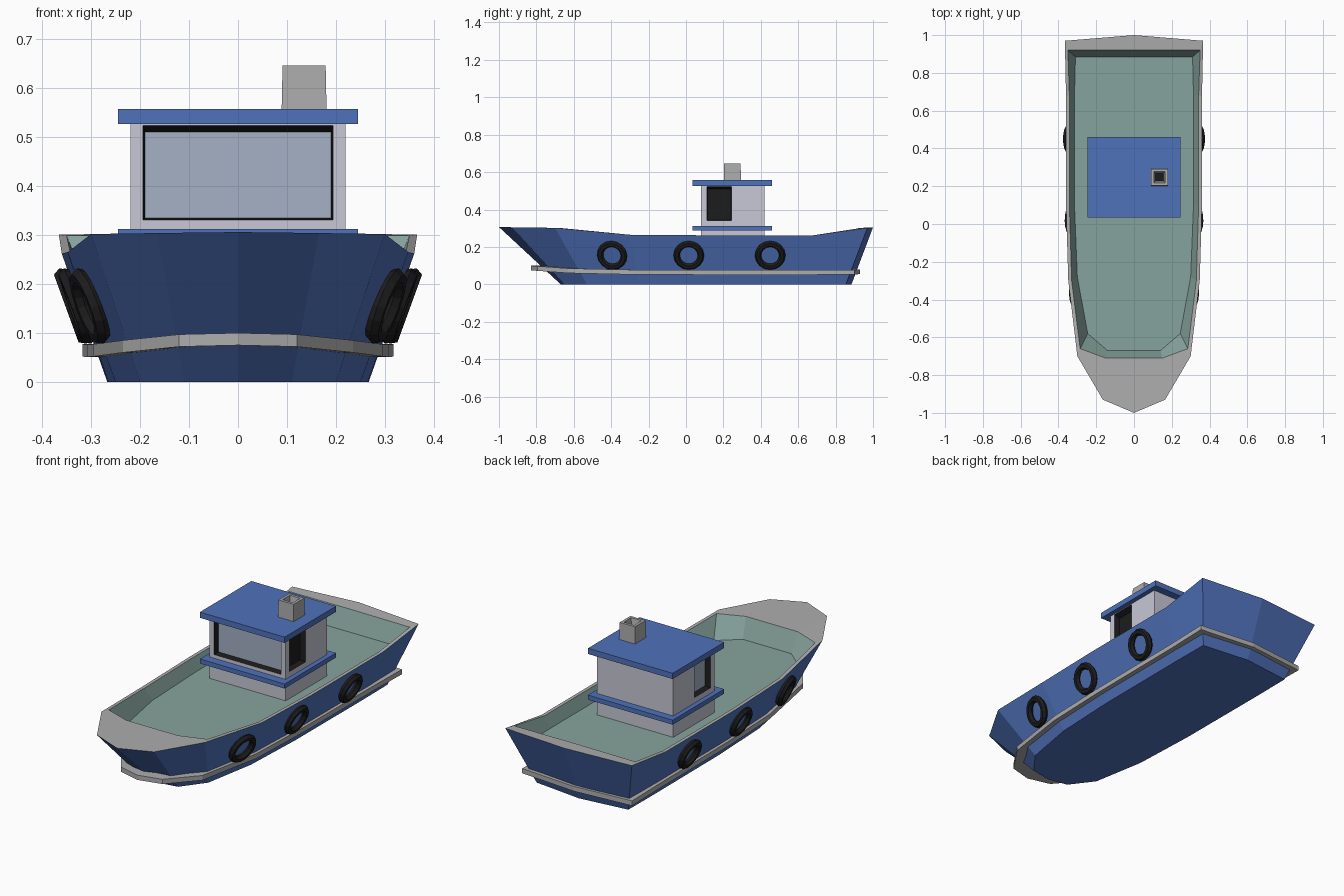
import bpy, bmesh, math
from mathutils import Vector

if "Cube" in bpy.data.objects:
    bpy.data.objects.remove(bpy.data.objects["Cube"])


def mat(name, rgb):
    m = bpy.data.materials.new(name)
    m.diffuse_color = (*rgb, 1)
    m.use_nodes = True
    m.node_tree.nodes["Principled BSDF"].inputs["Base Color"].default_value = m.diffuse_color
    return m


BLUE = mat("hull_blue", (0.08, 0.17, 0.50))
GREY = mat("trim_grey", (0.42, 0.42, 0.42))
TEAL = mat("deck_teal", (0.24, 0.37, 0.34))
PALE = mat("cabin_pale", (0.58, 0.58, 0.68))
GLASS = mat("glass", (0.38, 0.44, 0.56))
BLACK = mat("black", (0.012, 0.012, 0.012))


def finish(name, bm, mats):
    bmesh.ops.recalc_face_normals(bm, faces=bm.faces)
    me = bpy.data.meshes.new(name)
    bm.to_mesh(me)
    bm.free()
    for m in mats:
        me.materials.append(m)
    ob = bpy.data.objects.new(name, me)
    bpy.context.collection.objects.link(ob)
    return ob


def loft(name, loops, mats, bands, closed=False):
    """Skin closed loops; bands = material index per band, then first and last cap."""
    bm = bmesh.new()
    rings = [[bm.verts.new(p) for p in loop] for loop in loops]
    n = len(loops[0])
    pairs = list(zip(rings, rings[1:] + rings[:1]))
    for k, (a, b) in enumerate(pairs if closed else pairs[:-1]):
        for i in range(n):
            j = (i + 1) % n
            bm.faces.new((a[i], a[j], b[j], b[i])).material_index = bands[k]
    if not closed:
        bm.faces.new(rings[0]).material_index = bands[-2]
        bm.faces.new(rings[-1]).material_index = bands[-1]
    return finish(name, bm, mats)


def mirrored(half):
    """Half outline from bow centre to stern centre -> full closed loop."""
    return half + [(-x, y, z) for x, y, z in half[-2:0:-1]]


def square(cx, cy, r, z):
    return [(cx + sx * r, cy + sy * r, z) for sx, sy in ((-1, -1), (1, -1), (1, 1), (-1, 1))]


def box(name, lo, hi, m):
    loops = [[(lo[0], lo[1], z), (hi[0], lo[1], z), (hi[0], hi[1], z), (lo[0], hi[1], z)]
             for z in (lo[2], hi[2])]
    return loft(name, loops, [m], [0, 0, 0])


# hull: keel outline, sheer line, inner gunwale, deck
keel = [(0, -.67, 0), (.11, -.65, 0), (.20, -.53, 0), (.25, -.25, 0),
        (.265, .1, 0), (.267, .66, 0), (.265, .855, 0), (0, .885, 0)]
sheer = [(0, -1, .306), (.165, -.93, .304), (.30, -.70, .302), (.348, -.30, .265),
         (.36, .1, .262), (.36, .68, .262), (.366, .97, .301), (0, 1, .305)]
gunwale = [(0, -.71, .302), (.15, -.71, .302), (.285, -.66, .300), (.33, -.30, .265),
           (.342, .1, .262), (.342, .68, .262), (.35, .92, .299), (0, .92, .301)]
deck = [(0, -.67, .2), (.14, -.67, .2), (.245, -.58, .2), (.30, -.28, .2),
        (.315, .1, .2), (.315, .68, .2), (.31, .885, .2), (0, .885, .2)]
loft("hull", [mirrored(h) for h in (keel, sheer, gunwale, deck)],
     [BLUE, GREY, TEAL], [0, 1, 2, 0, 2])

# rub rail around the hull
rail = [(0, -.83, .075), (.12, -.795, .072), (.235, -.63, .06), (.295, -.27, .052),
        (.308, .1, .051), (.312, .66, .051), (.318, .90, .052), (0, .93, .055)]
outer = mirrored(rail)
inner = [(x * .84, y * .88, z) for x, y, z in outer]


def raised(loop):
    return [(x, y, z + .025) for x, y, z in loop]


loft("rub_rail", [outer, raised(outer), raised(inner), inner], [GREY], [0] * 4, closed=True)

# cabin with recessed windows
cabin = box("cabin", (-.22, .08, .2), (.22, .42, .53), PALE)
for m in (BLACK, GLASS):
    cabin.data.materials.append(m)


def window(name, place, u0, u1, z0, z1, depth, pane):
    """Cut a recess with sloped reveal; place(u, d, z) maps to the wall."""
    def rect(e, top, d):
        return [place(u, d, z) for u, z in ((u0 - e, z0 - e), (u1 + e, z0 - e),
                                            (u1 + e, top), (u0 - e, top))]
    cut = loft(name, [rect(.004, z1 + .014, -.02), rect(.004, z1 + .014, 0), rect(0, z1, depth)],
               [BLACK, pane], [0, 0, 0, 1])
    cut.hide_render = True
    cut.hide_set(True)
    mod = cabin.modifiers.new(name, 'BOOLEAN')
    mod.operation = 'DIFFERENCE'
    mod.object = cut
    mod.solver = 'EXACT'
    mod.material_mode = 'TRANSFER'


window("front_window_cutter", lambda u, d, z: (u, .08 + d, z), -.19, .19, .335, .51, .03, GLASS)
window("right_window_cutter", lambda u, d, z: (.22 - d, u, z), .115, .24, .345, .51, .03, BLACK)
window("left_window_cutter", lambda u, d, z: (d - .22, u, z), .115, .24, .345, .51, .03, GLASS)

# cabin ledge and roof
box("cabin_ledge", (-.245, .035, .288), (.245, .46, .312), BLUE)
box("cabin_roof", (-.245, .035, .527), (.245, .46, .557), BLUE)

# hollow funnel on the roof
cx, cy = .135, .248
loft("funnel", [square(cx, cy, .046, .55), square(cx, cy, .044, .646),
                square(cx, cy, .03, .646), square(cx, cy, .02, .59)],
     [GREY, BLACK], [0, 0, 0, 0, 1])

# tyre fenders leaning along the hull sides
for side, label in ((1, "right"), (-1, "left")):
    for i, (x, y, yaw) in enumerate(((.302, -.395, 12), (.328, .015, 2), (.337, .45, 0))):
        yaw, tilt = math.radians(yaw), math.radians(20)
        axis = Vector((side * math.cos(yaw), -math.sin(yaw), -math.tan(tilt)))
        bpy.ops.mesh.primitive_torus_add(
            major_segments=16, minor_segments=6, major_radius=.065, minor_radius=.017,
            location=(side * x, y, .155), rotation=axis.to_track_quat('Z', 'Y').to_euler())
        tyre = bpy.context.object
        tyre.name = f"tyre_fender_{label}_{i + 1}"
        tyre.data.materials.append(BLACK)
